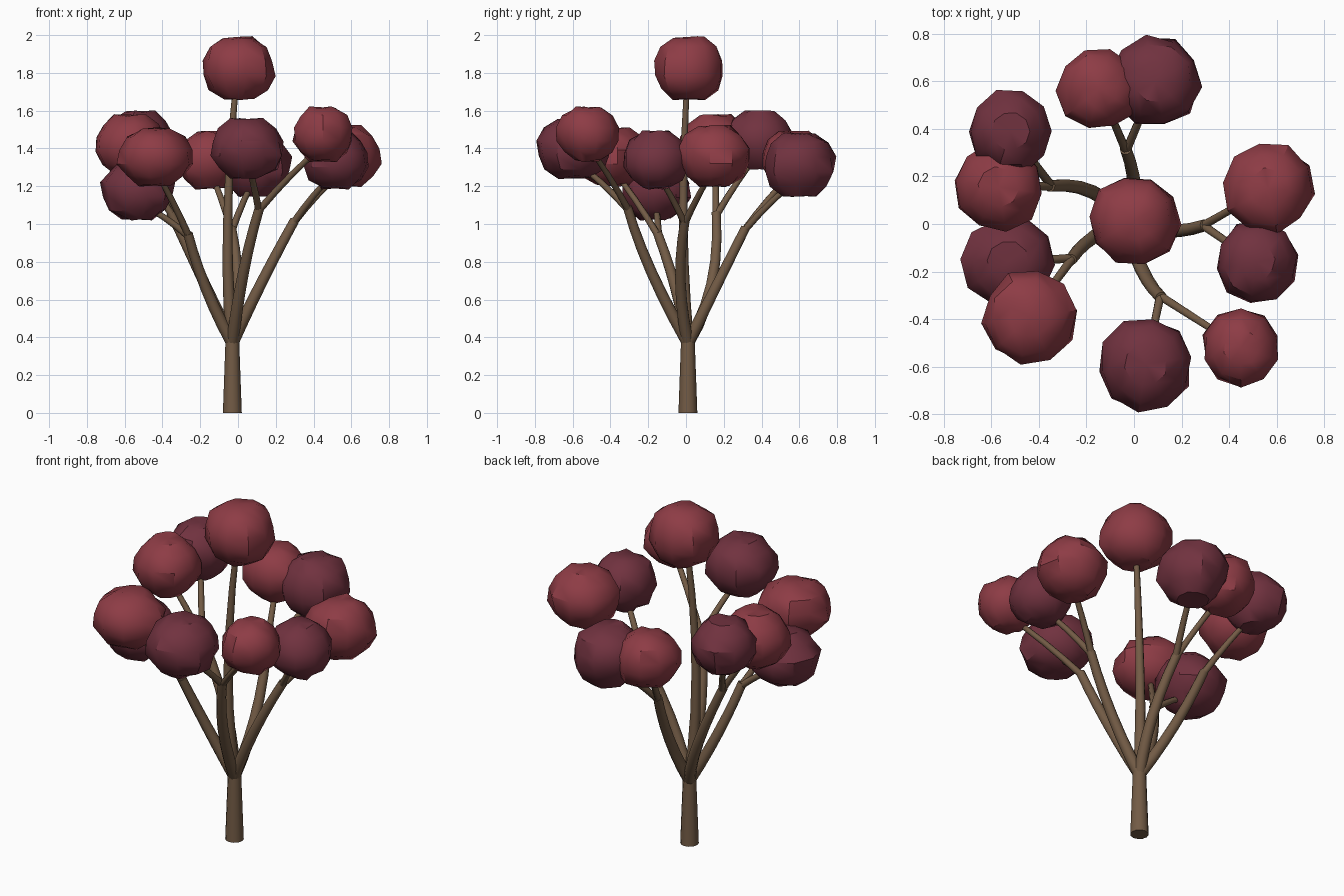
import bpy, bmesh, math, random
from mathutils import Vector

if "Cube" in bpy.data.objects:
    bpy.data.objects.remove(bpy.data.objects["Cube"])

random.seed(4)


def material(name, rgb):
    m = bpy.data.materials.new(name)
    m.diffuse_color = (*rgb, 1)
    m.use_nodes = True
    m.node_tree.nodes["Principled BSDF"].inputs["Base Color"].default_value = m.diffuse_color
    return m


BARK = material("bark", (0.17, 0.105, 0.06))
LIGHT = material("light_foliage", (0.27, 0.045, 0.06))
DARK = material("dark_foliage", (0.165, 0.032, 0.05))


def finish(bm, name, mat, angle):
    bmesh.ops.recalc_face_normals(bm, faces=bm.faces)
    me = bpy.data.meshes.new(name)
    bm.to_mesh(me)
    bm.free()
    ob = bpy.data.objects.new(name, me)
    bpy.context.collection.objects.link(ob)
    me.materials.append(mat)
    bpy.ops.object.select_all(action='DESELECT')
    ob.select_set(True)
    bpy.context.view_layer.objects.active = ob
    bpy.ops.object.shade_smooth_by_angle(angle=math.radians(angle))
    return ob


def tube(name, pts, r0, r1, sides=10, steps=3):
    """Tapered tube through a quadratic curve (3 points) or a line (2 points)."""
    pts = [Vector(p) for p in pts]
    if len(pts) == 3:
        a, m, b = pts
        c = 2 * m - (a + b) / 2
        n = steps * 2
        path = [a * (1 - t) ** 2 + c * 2 * t * (1 - t) + b * t * t
                for t in (i / n for i in range(n + 1))]
    else:
        path = pts
    bm = bmesh.new()
    rings = []
    last = len(path) - 1
    for i, p in enumerate(path):
        d = (path[min(i + 1, last)] - path[max(i - 1, 0)]).normalized()
        u = d.cross(Vector((0, 1, 0))).normalized()
        v = d.cross(u)
        r = r0 + (r1 - r0) * i / last
        rings.append([bm.verts.new(p + r * (math.cos(k * math.tau / sides) * u
                                            + math.sin(k * math.tau / sides) * v))
                      for k in range(sides)])
    for lo, hi in zip(rings, rings[1:]):
        for k in range(sides):
            j = (k + 1) % sides
            bm.faces.new((lo[k], lo[j], hi[j], hi[k]))
    bm.faces.new(rings[0])
    bm.faces.new(rings[-1])
    return finish(bm, name, BARK, 50)


def puff(name, c, r, h, mat):
    """Lumpy low-poly ball, slightly flattened, with a dimpled crown."""
    bm = bmesh.new()
    bmesh.ops.create_uvsphere(bm, u_segments=10, v_segments=7, radius=1)
    spin = random.uniform(0, math.tau)
    for v in bm.verts:
        x, y, z = v.co
        k = random.uniform(0.94, 1.06)
        if abs(z) > 0.99:
            k = 0.92
        a = math.atan2(y, x) + spin
        v.co = (math.hypot(x, y) * math.cos(a) * r * k,
                math.hypot(x, y) * math.sin(a) * r * k, z * h * k)
        v.co += Vector(c)
    return finish(bm, name, mat, 38)


# Trunk and central leader
crotch = (-0.03, 0.01, 0.37)
tube("trunk", [(-0.03, 0.01, 0), (-0.03, 0.01, 0.39)], 0.05, 0.036, 12)
tube("central_branch", [crotch, (-0.055, -0.015, 1.0), (-0.01, 0.005, 1.75)], 0.034, 0.015)
puff("top_foliage", (0, 0.015, 1.825), 0.195, 0.18, LIGHT)

# Side limbs: name, midpoint, fork, then two puffs (centre, radius, half height, colour)
limbs = [
    ("back", (0.0, 0.155, 0.66), (-0.035, 0.315, 0.98),
     [((-0.145, 0.57, 1.34), 0.18, 0.165, LIGHT), ((0.09, 0.60, 1.315), 0.195, 0.18, DARK)]),
    ("right", (0.13, -0.03, 0.70), (0.30, -0.005, 1.02),
     [((0.565, 0.15, 1.36), 0.195, 0.175, LIGHT), ((0.515, -0.16, 1.34), 0.175, 0.165, DARK)]),
    ("front", (0.03, -0.185, 0.75), (0.115, -0.31, 1.09),
     [((0.45, -0.52, 1.475), 0.165, 0.155, LIGHT), ((0.05, -0.59, 1.40), 0.2, 0.17, DARK)]),
    ("front_left", (-0.17, -0.055, 0.66), (-0.265, -0.15, 0.95),
     [((-0.44, -0.39, 1.355), 0.2, 0.165, LIGHT), ((-0.53, -0.16, 1.18), 0.195, 0.17, DARK)]),
    ("back_left", (-0.175, 0.135, 0.68), (-0.355, 0.16, 1.06),
     [((-0.57, 0.155, 1.42), 0.19, 0.17, LIGHT), ((-0.52, 0.39, 1.445), 0.18, 0.165, DARK)]),
]
for name, mid, fork, puffs in limbs:
    tube(name + "_limb", [crotch, mid, fork], 0.033, 0.025)
    f = Vector(fork)
    start = f - (f - Vector(mid)).normalized() * 0.02
    for tag, (c, r, h, mat) in zip("ab", puffs):
        end = Vector(c) - Vector((0, 0, h * 0.4))
        m = (start + end) / 2 + Vector((0, 0, 0.015))
        tube(f"{name}_twig_{tag}", [start, m, end], 0.019, 0.014, 8, 2)
        puff(f"{name}_foliage_{tag}", c, r, h, mat)
